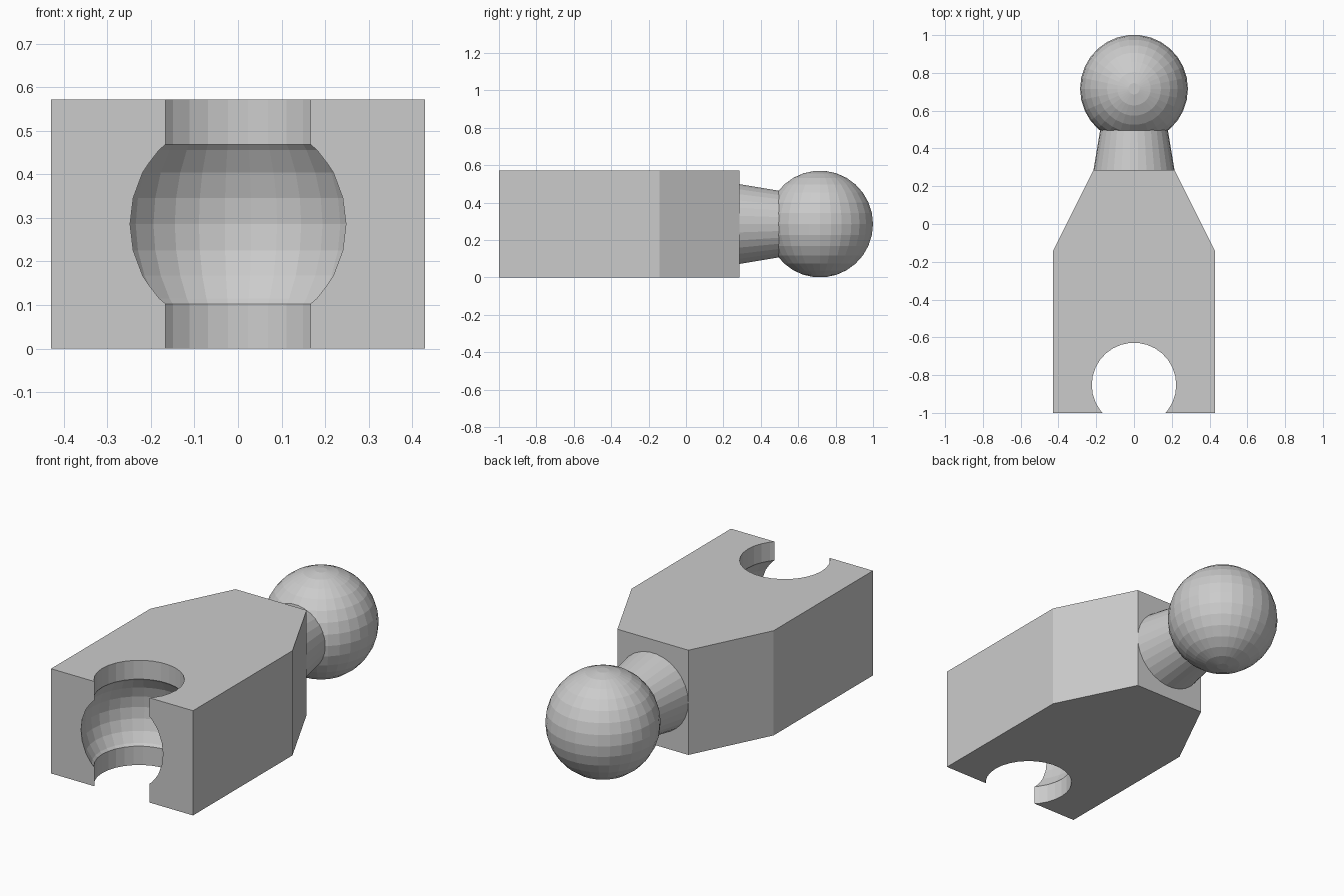
import bpy, bmesh
from math import sin, cos, pi, radians

if "Cube" in bpy.data.objects:
    bpy.data.objects.remove(bpy.data.objects["Cube"])

SEG = 30          # sides of every round part
MID_Z = 0.2857    # half the body height
SOCKET_Y = -0.852


def add_object(name, bm):
    bmesh.ops.recalc_face_normals(bm, faces=bm.faces)
    mesh = bpy.data.meshes.new(name)
    bm.to_mesh(mesh)
    bm.free()
    obj = bpy.data.objects.new(name, mesh)
    bpy.context.collection.objects.link(obj)
    return obj


def lathe(name, profile, location, rotation=(0, 0, 0)):
    """Closed solid of revolution about local z from (radius, height) pairs."""
    bm = bmesh.new()
    rings = [[bm.verts.new((r * cos(2 * pi * i / SEG), r * sin(2 * pi * i / SEG), z))
              for i in range(SEG)] for r, z in profile]
    for low, high in zip(rings, rings[1:]):
        for i in range(SEG):
            j = (i + 1) % SEG
            bm.faces.new((low[i], low[j], high[j], high[i]))
    bm.faces.new(rings[0][::-1])
    bm.faces.new(rings[-1])
    obj = add_object(name, bm)
    obj.location = location
    obj.rotation_euler = rotation
    return obj


def sphere_profile(radius):
    """Half-step rings, leaving a small flat at each pole."""
    n = SEG // 2
    return [(radius * sin(pi * (k + 0.5) / n), -radius * cos(pi * (k + 0.5) / n))
            for k in range(n)]


# Body: tapered block extruded from its plan outline
half = [(0.4286, -1.0), (0.4286, -0.1429), (0.2143, 0.2857)]
outline = half + [(-x, y) for x, y in reversed(half)]
bm = bmesh.new()
base = bm.faces.new([bm.verts.new((x, y, 0)) for x, y in outline])
top = bmesh.ops.extrude_face_region(bm, geom=[base], use_keep_orig=True)["geom"]
bmesh.ops.translate(bm, vec=(0, 0, 2 * MID_Z),
                    verts=[v for v in top if isinstance(v, bmesh.types.BMVert)])
body = add_object("link_body", bm)

# Socket: vertical slot bore plus spherical hollow
bore = lathe("bore_cutter", [(0.2235, -0.5), (0.2235, 0.5)], (0, SOCKET_Y, MID_Z))
hollow = lathe("hollow_cutter", sphere_profile(0.29), (0, SOCKET_Y, MID_Z))
for cutter in (bore, hollow):
    cutter.hide_render = True
    cutter.hide_set(True)
    mod = body.modifiers.new(cutter.name, 'BOOLEAN')
    mod.operation = 'DIFFERENCE'
    mod.solver = 'EXACT'
    mod.object = cutter

# Neck: cone running from the body into the ball
lathe("neck", [(0.2143, 0.2857), (0.1429, 0.7143)], (0, 0, MID_Z), (radians(-90), 0, 0))

# Ball
lathe("ball", sphere_profile(0.2855), (0, 0.716, MID_Z))
